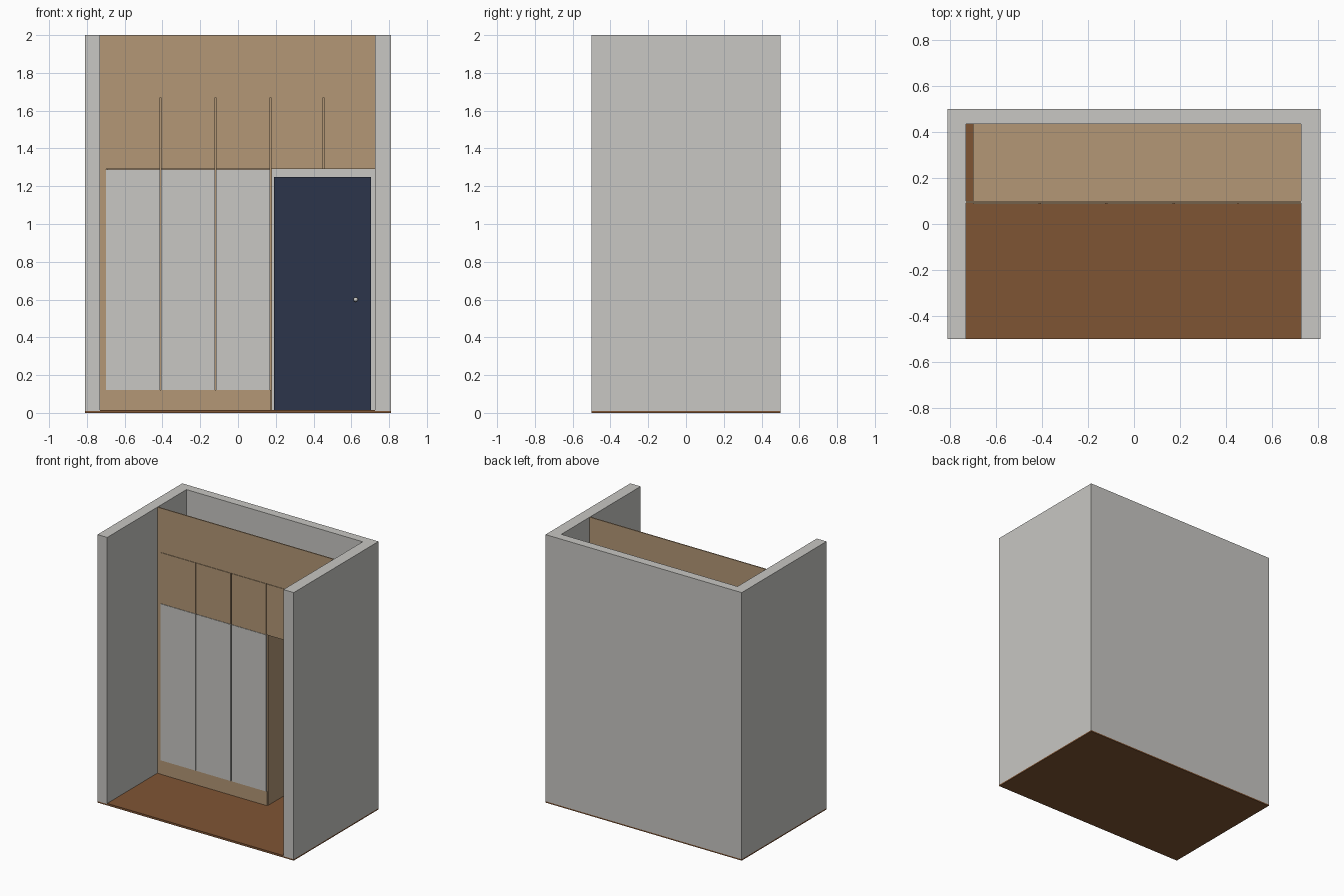
import bpy, bmesh, math
from mathutils import Matrix

if "Cube" in bpy.data.objects:
    bpy.data.objects.remove(bpy.data.objects["Cube"])


def mat(name, rgb):
    m = bpy.data.materials.new(name)
    m.diffuse_color = (*rgb, 1)
    m.use_nodes = True
    m.node_tree.nodes["Principled BSDF"].inputs["Base Color"].default_value = m.diffuse_color
    return m


WALL = mat("wall_grey", (0.578, 0.571, 0.547))
TAN = mat("light_wood", (0.451, 0.309, 0.181))
FLOOR = mat("brown_floor", (0.212, 0.089, 0.034))
NAVY = mat("navy_paint", (0.025, 0.036, 0.070))
METAL = mat("pale_metal", (0.60, 0.59, 0.56))


def finish(name, bm, m):
    bmesh.ops.recalc_face_normals(bm, faces=bm.faces)
    me = bpy.data.meshes.new(name)
    bm.to_mesh(me)
    bm.free()
    me.materials.append(m)
    ob = bpy.data.objects.new(name, me)
    bpy.context.collection.objects.link(ob)
    return ob


def box(name, m, x0, x1, y0, y1, z0, z1):
    bm = bmesh.new()
    bmesh.ops.create_cube(bm, size=1)
    for v in bm.verts:
        v.co = ((x0 + x1) / 2 + v.co.x * (x1 - x0),
                (y0 + y1) / 2 + v.co.y * (y1 - y0),
                (z0 + z1) / 2 + v.co.z * (z1 - z0))
    return finish(name, bm, m)


def extrude(name, m, pts, direction):
    bm = bmesh.new()
    f = bm.faces.new([bm.verts.new(p) for p in pts])
    r = bmesh.ops.extrude_face_region(bm, geom=[f])
    bmesh.ops.translate(bm, vec=direction,
                        verts=[g for g in r["geom"] if isinstance(g, bmesh.types.BMVert)])
    return finish(name, bm, m)


L, R, BACK = -0.73, 0.725, 0.435      # inner faces of the room
W0, W1 = -0.70, 0.18                  # wardrobe sides
Z_KICK, Z_MID, Z_TOP = 0.12, 1.29, 1.67
FRONT, BODY = 0.088, 0.10             # door front and carcass front
T = 0.012

# room shell: U-shaped wall on a thin floor
wall = [(-0.81, -0.5), (L, -0.5), (L, BACK), (R, BACK), (R, -0.5),
        (0.81, -0.5), (0.81, 0.5), (-0.81, 0.5)]
extrude("room_walls", WALL, [(x, y, 0.01) for x, y in wall], (0, 0, 1.99))
box("floor_base", FLOOR, -0.81, 0.81, -0.5, 0.5, 0, 0.01)
box("floor_boards", FLOOR, L, R, -0.5, BACK, 0.01, 0.015)

# lower wardrobe carcass
for i, x in enumerate((W0, -0.41 - T / 2, -0.12 - T / 2, W1 - T)):
    box(f"wardrobe_upright_{i}", TAN, x, x + T, BODY, BACK, 0.015, Z_MID)
box("wardrobe_bottom", TAN, W0, W1, BODY, BACK, Z_KICK - T, Z_KICK)
box("wardrobe_back", TAN, W0, W1, BACK - T, BACK - 0.001, 0.015, Z_MID)
box("wardrobe_kickboard", TAN, W0, 0.175, FRONT + 0.002, BODY, 0.015, Z_KICK)

# upper cabinet carcass
box("cabinet_bottom", TAN, W0, R, BODY, BACK, Z_MID, Z_MID + T)
box("cabinet_top", TAN, W0, R, BODY, BACK, Z_TOP - T, Z_TOP)
for i, x in enumerate((W0, -0.41 - T / 2, -0.12 - T / 2, 0.17 - T / 2, 0.45 - T / 2, R - T)):
    box(f"cabinet_upright_{i}", TAN, x, x + T, BODY, BACK, Z_MID + T, Z_TOP - T)

# doors, separated by narrow gaps
edges = [W0, -0.41, -0.12, 0.172, 0.452, R]
G = 0.003
for i, (a, b) in enumerate(zip(edges, edges[1:])):
    a += G if i else 0
    b -= G if i < 4 else 0
    box(f"cabinet_door_{i}", TAN, a, b, FRONT, BODY, Z_MID, Z_TOP)
    if i < 3:
        box(f"wardrobe_door_{i}", WALL, a, b, FRONT, BODY, Z_KICK, Z_MID - 0.002)

# fillers to the ceiling and to the left wall
box("top_filler", TAN, L, R, FRONT + 0.004, BODY, Z_TOP, 2.0)
box("side_filler", TAN, L, W0, FRONT + 0.004, BODY, 0.015, Z_TOP)

# entrance door on the back wall: frame and inset leaf
frame = [(0.19, 0.015), (0.19, 1.25), (0.705, 1.25), (0.705, 0.015),
         (0.662, 0.015), (0.662, 1.21), (0.233, 1.21), (0.233, 0.015)]
extrude("door_frame", NAVY, [(x, 0.415, z) for x, z in frame], (0, 0.02, 0))
box("door_leaf", NAVY, 0.233, 0.662, 0.422, BACK, 0.015, 1.21)

# door knob: stem and ball
bm = bmesh.new()
bmesh.ops.create_cone(bm, cap_ends=True, segments=16, radius1=0.006, radius2=0.006, depth=0.025,
                      matrix=Matrix.Translation((0.623, 0.411, 0.6)) @ Matrix.Rotation(math.pi / 2, 4, 'X'))
bmesh.ops.create_uvsphere(bm, u_segments=16, v_segments=10, radius=0.012,
                          matrix=Matrix.Translation((0.623, 0.397, 0.6)))
knob = finish("door_knob", bm, METAL)
bpy.context.view_layer.objects.active = knob
knob.select_set(True)
bpy.ops.object.shade_smooth_by_angle()
